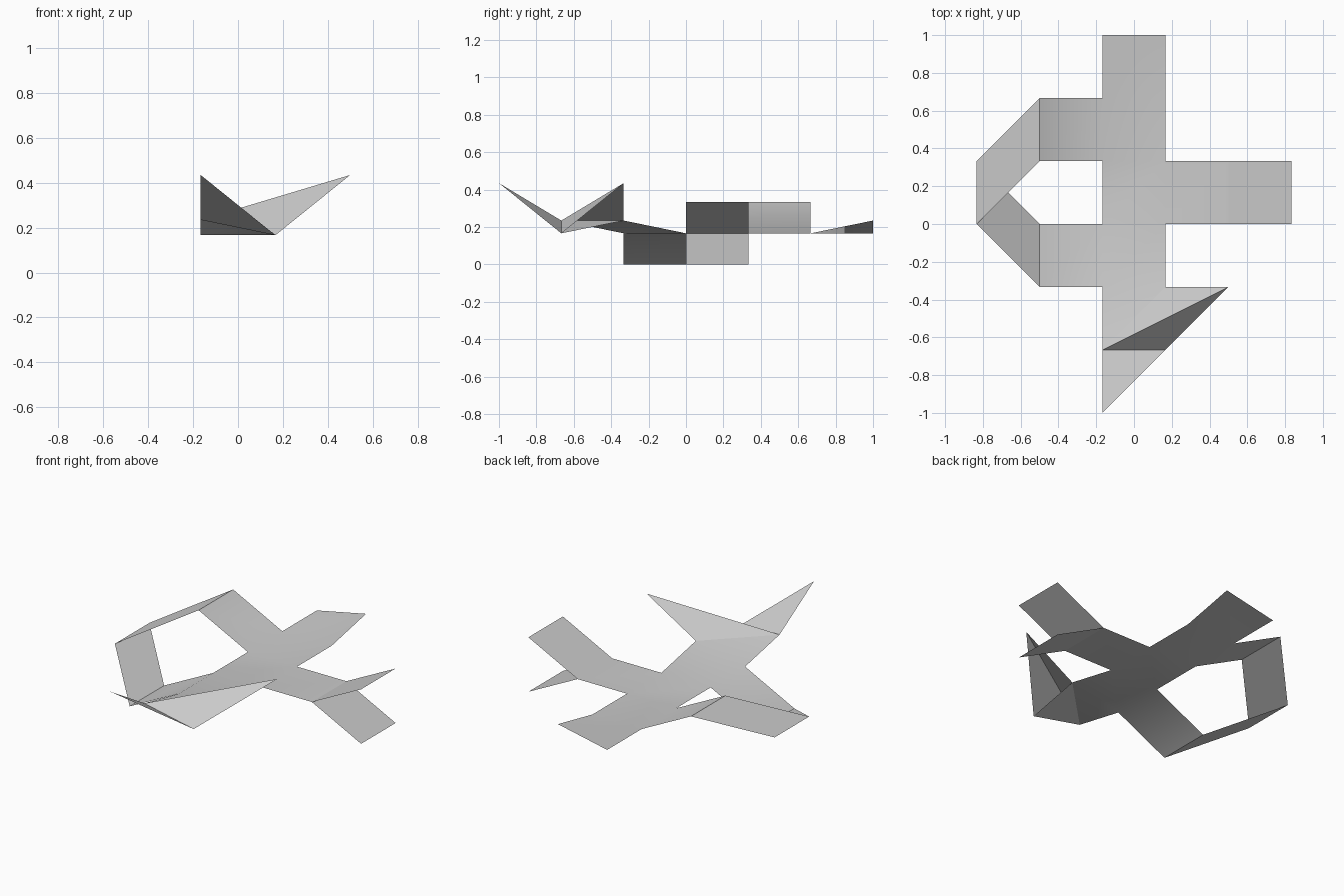
import bpy, bmesh, math

UNIT = 1 / 3  # side of one square tile

old = bpy.data.objects.get("Cube")
if old:
    bpy.data.objects.remove(old, do_unlink=True)

grey = bpy.data.materials.new("plain grey")
grey.use_nodes = True
GREY = (0.6, 0.6, 0.6, 1)
grey.diffuse_color = GREY
grey.node_tree.nodes["Principled BSDF"].inputs["Base Color"].default_value = GREY

# Heights of the grid corners, in tiles; every other corner lies at MID
LOW, MID, LIFT, HIGH, PEAK = 0, 0.5, 0.705, 1, 1.305
heights = {(1, 3): LIFT, (1, -1): LIFT, (0, -2): LIFT,
           (-1, 2): HIGH, (-1, 1): HIGH, (-1, 0): LOW, (-1, -1): LOW}


def corner(i, j, h=None):
    return (i, j, heights.get((i, j), MID) if h is None else h)


def cell(i, j):
    """Square tile whose lower corner is (i, j)."""
    return [corner(i, j), corner(i + 1, j), corner(i + 1, j + 1), corner(i, j + 1)]


def sheet(name, faces):
    """Open sheet object from faces given in tile units, corners shared."""
    bm = bmesh.new()
    shared = {}
    for face in faces:
        for p in face:
            if p not in shared:
                shared[p] = bm.verts.new(((p[0] - 0.5) * UNIT, p[1] * UNIT, p[2] * UNIT))
        bm.faces.new([shared[p] for p in face])
    mesh = bpy.data.meshes.new(name)
    bm.to_mesh(mesh)
    bm.free()
    mesh.materials.append(grey)
    obj = bpy.data.objects.new(name, mesh)
    bpy.context.collection.objects.link(obj)
    bpy.ops.object.select_all(action="DESELECT")
    obj.select_set(True)
    bpy.context.view_layer.objects.active = obj
    bpy.ops.object.shade_smooth_by_angle(angle=math.radians(30))
    return obj


# Main sheet: long strip, side arms and the tile folded on its diagonal
a, b, c = corner(0, -2), corner(1, -1), corner(1, -2)
side_peak, front_peak = corner(2, -1, PEAK), corner(0, -3, PEAK)
body = [cell(0, j) for j in range(-1, 3)]
body += [cell(-1, 1), cell(-1, -1), cell(1, 0)]
body += [[a, c, b], [a, b, corner(0, -1)]]
sheet("body_sheet", body)

# Raised points at the front
sheet("front_point", [[a, front_peak, c]])
sheet("side_point", [[a, side_peak, b]])
sheet("pocket_flap", [[a, c, side_peak]])

# Flaps that fork up and down at the end of the left arm
for name, h in (("upper_flap", HIGH), ("lower_flap", LOW)):
    sheet(name, [[corner(2, 0), corner(3, 0, h), corner(3, 1, h), corner(2, 1)]])

# Slanted tiles that join the two right arms into a loop
for name, j in (("upper_loop_tile", 1), ("lower_loop_tile", -1)):
    sheet(name, [[corner(-2, 0), corner(-1, j), corner(-1, j + 1), corner(-2, 1)]])
